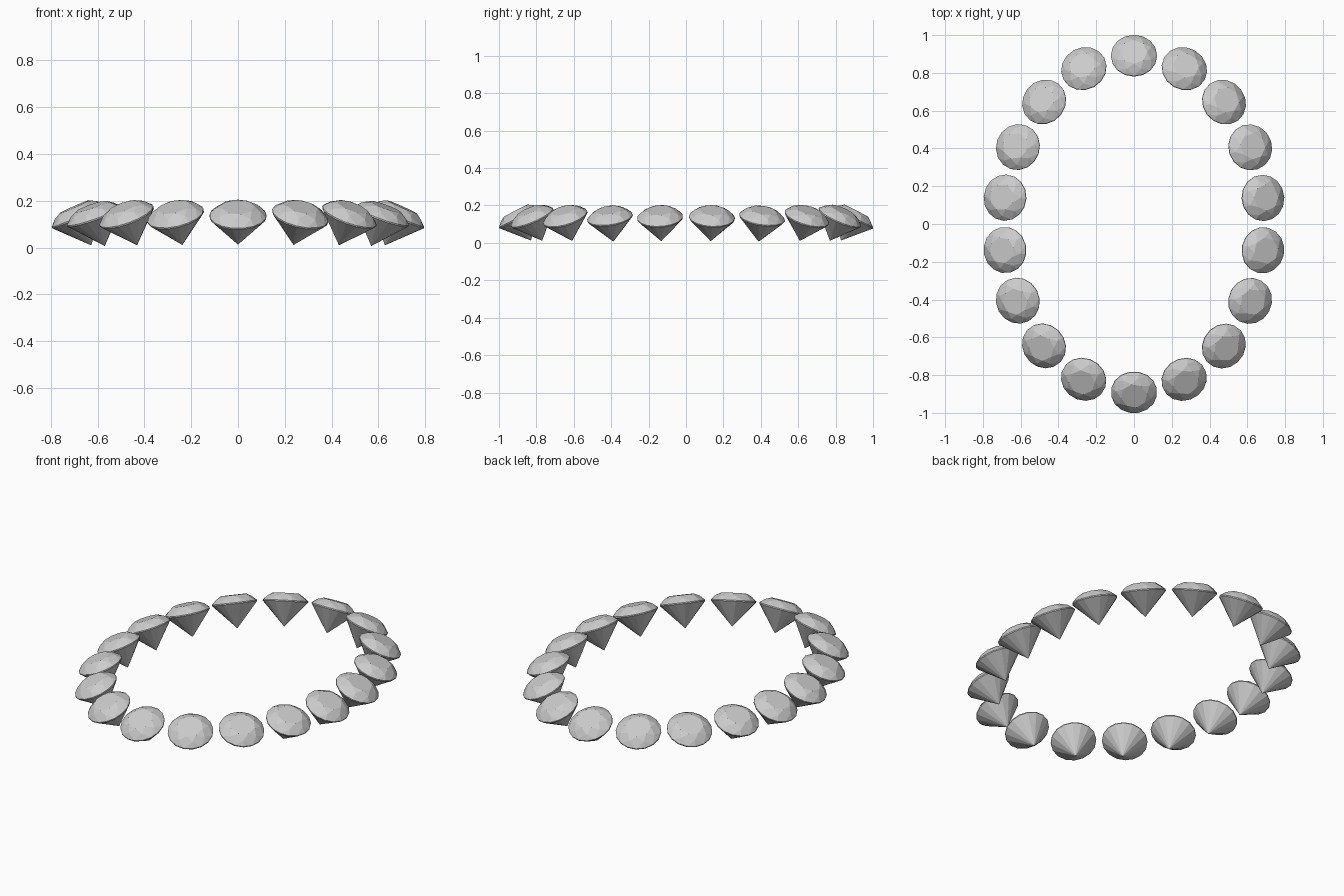
import bpy, bmesh, math
from mathutils import Matrix, Vector

if "Cube" in bpy.data.objects:
    bpy.data.objects.remove(bpy.data.objects["Cube"])

R = 0.1225            # girdle radius
CROWN, PAVILION, GIRDLE = 0.043, 0.137, 0.003
A, B = 0.691, 0.891   # oval half axes through the stone centres
COUNT = 18
TILT = [27, 26, 25, 21, 24]   # outward lean, from the oval's ends to its sides


def ring(bm, n, radius, z, offset=0.0):
    return [bm.verts.new((radius * math.cos(math.tau * i / n + offset),
                          radius * math.sin(math.tau * i / n + offset), z))
            for i in range(n)]


# Brilliant-cut stone mesh, shared by all stones
bm = bmesh.new()
table = ring(bm, 8, 0.57 * R, CROWN)
mid = ring(bm, 8, 0.80 * R, 0.607 * (CROWN - GIRDLE) + GIRDLE, math.pi / 8)
upper = ring(bm, 16, R, GIRDLE)
lower = ring(bm, 16, R, -GIRDLE)
culet = bm.verts.new((0, 0, -PAVILION))
bm.faces.new(table)
for k in range(8):
    n = (k + 1) % 8
    g0, g1, g2 = upper[2 * k], upper[2 * k + 1], upper[(2 * k + 2) % 16]
    bm.faces.new((table[k], mid[k], table[n]))             # star facet
    bm.faces.new((table[k], mid[k - 1], g0, mid[k]))       # kite facet
    bm.faces.new((mid[k], g0, g1))                         # girdle facets
    bm.faces.new((mid[k], g1, g2))
for k in range(16):
    n = (k + 1) % 16
    bm.faces.new((upper[k], lower[k], lower[n], upper[n]))
    bm.faces.new((lower[k], culet, lower[n]))              # pavilion
bmesh.ops.recalc_face_normals(bm, faces=bm.faces[:])
gem = bpy.data.meshes.new("cut_stone")
bm.to_mesh(gem)
bm.free()

# Evenly spaced points along the oval
STEPS = 3600
pts = [Vector((A * math.sin(math.tau * i / STEPS), B * math.cos(math.tau * i / STEPS), 0))
       for i in range(STEPS + 1)]
lengths = [0.0]
for p, q in zip(pts, pts[1:]):
    lengths.append(lengths[-1] + (q - p).length)

# Ring of stones, each leaning outward along the oval's normal
for i in range(COUNT):
    target = lengths[-1] * i / COUNT
    p = pts[next(j for j, s in enumerate(lengths) if s >= target - 1e-6)]
    heading = math.atan2(p.y / B ** 2, p.x / A ** 2)
    step = i % 9
    tilt = math.radians(TILT[min(step, 9 - step)])
    stone = bpy.data.objects.new(f"stone_{i + 1:02d}", gem)
    stone.matrix_world = (Matrix.Translation((p.x, p.y, 0.135))
                          @ Matrix.Rotation(heading, 4, 'Z')
                          @ Matrix.Rotation(tilt, 4, 'Y')
                          @ Matrix.Rotation(i * 0.37, 4, 'Z'))
    bpy.context.collection.objects.link(stone)
